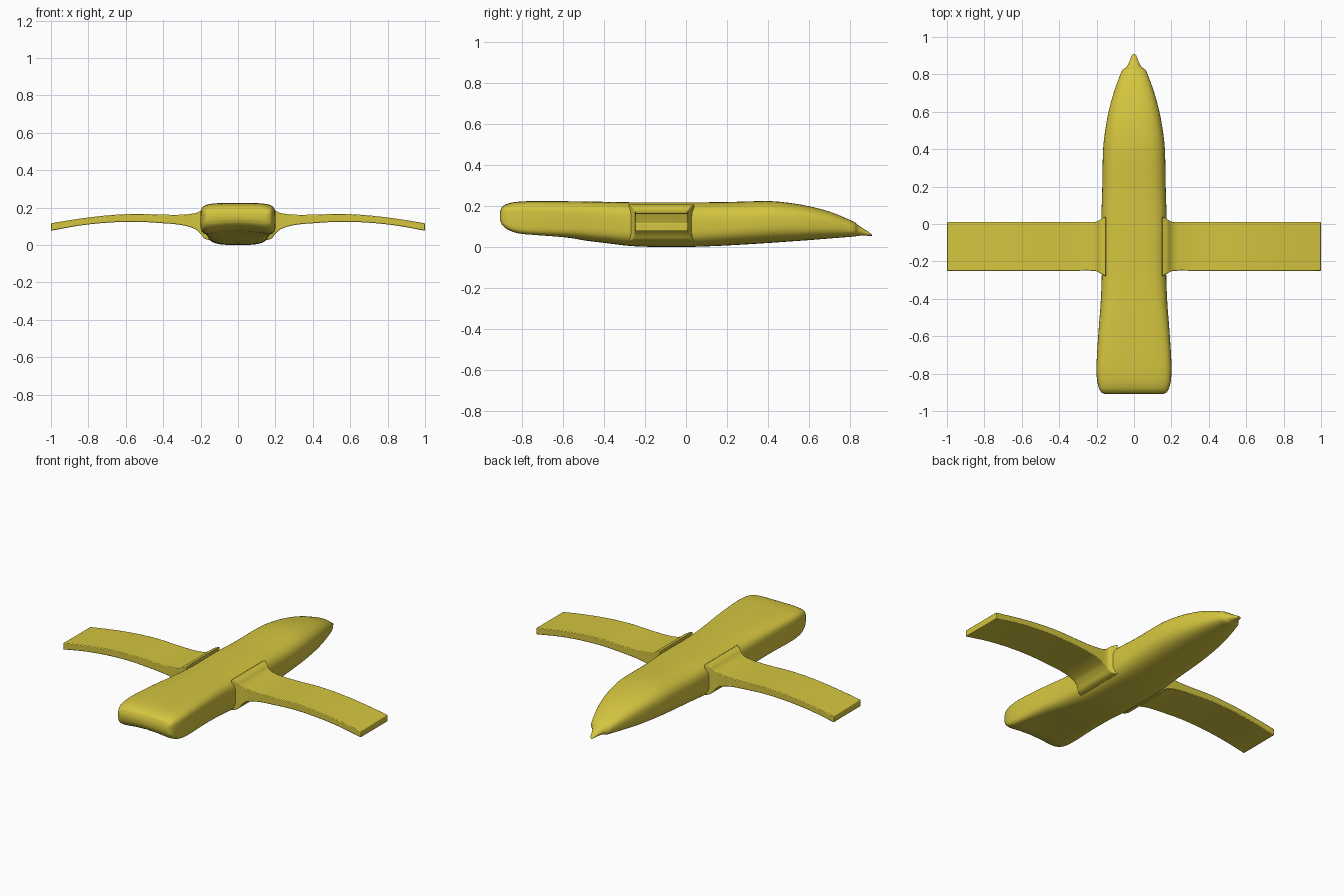
import bpy, bmesh, math
from mathutils import Vector

if "Cube" in bpy.data.objects:
    bpy.data.objects.remove(bpy.data.objects["Cube"])

yellow = bpy.data.materials.new("warm yellow")
yellow.use_nodes = True
COLOUR = (0.66, 0.56, 0.05, 1)
yellow.diffuse_color = COLOUR
yellow.node_tree.nodes["Principled BSDF"].inputs["Base Color"].default_value = COLOUR


def refine(stations, steps):
    """Smooth spline through the stations, keeping the first value monotone."""
    out = []
    last = len(stations) - 1
    for i in range(last):
        before, a = stations[max(i - 1, 0)], stations[i]
        b, after = stations[i + 1], stations[min(i + 2, last)]
        span = b[0] - a[0]
        for s in range(steps):
            t = s / steps
            row = [a[0] + span * t]
            for p, q, r, u in zip(before[1:], a[1:], b[1:], after[1:]):
                m0 = (r - p) / (b[0] - before[0]) * span
                m1 = (u - q) / (after[0] - a[0]) * span
                row.append(q + (r - q) * t * t * (3 - 2 * t)
                           + m0 * t * (1 - t) ** 2 - m1 * t * t * (1 - t))
            out.append(row)
    out.append(list(stations[-1]))
    return out


def loft(name, rings):
    """Skin a row of closed rings and cap both ends."""
    bm = bmesh.new()
    loops = [[bm.verts.new(p) for p in ring] for ring in rings]
    n = len(loops[0])
    for a, b in zip(loops, loops[1:]):
        for i in range(n):
            j = (i + 1) % n
            bm.faces.new((a[i], a[j], b[j], b[i]))
    bm.faces.new(loops[0])
    bm.faces.new(loops[-1])
    bmesh.ops.recalc_face_normals(bm, faces=bm.faces)
    mesh = bpy.data.meshes.new(name)
    bm.to_mesh(mesh)
    bm.free()
    mesh.materials.append(yellow)
    obj = bpy.data.objects.new(name, mesh)
    bpy.context.collection.objects.link(obj)
    return obj


def power(v, e):
    return math.copysign(abs(v) ** (2 / e), v)


# Body: y, half width, bottom, top, squareness
body_stations = [
    (-0.91, 0.155, 0.13, 0.17, 5), (-0.90, 0.175, 0.10, 0.194, 5),
    (-0.87, 0.190, 0.07, 0.212, 5), (-0.82, 0.199, 0.05, 0.221, 5),
    (-0.74, 0.200, 0.042, 0.224, 5), (-0.55, 0.188, 0.036, 0.223, 4.5),
    (-0.42, 0.178, 0.022, 0.221, 4), (-0.25, 0.172, 0.003, 0.218, 3.6),
    (0.00, 0.175, 0.00, 0.218, 3.4), (0.18, 0.170, 0.006, 0.219, 3),
    (0.40, 0.165, 0.019, 0.224, 2.8), (0.50, 0.154, 0.026, 0.216, 2.8),
    (0.60, 0.136, 0.033, 0.199, 2.8), (0.70, 0.109, 0.041, 0.173, 2.7),
    (0.80, 0.073, 0.049, 0.133, 2.5), (0.825, 0.060, 0.051, 0.12, 2.3),
    (0.84, 0.041, 0.054, 0.108, 2), (0.87, 0.024, 0.055, 0.088, 2),
    (0.90, 0.012, 0.054, 0.068, 2), (0.91, 0.003, 0.054, 0.059, 2)]
SIDES = 64
rings = []
for y, w, low, high, e in refine(body_stations, 4):
    # the chin arches up slightly between the front corners
    arch = 0.03 * min(1, max(0, (-0.5 - y) / 0.25)) * min(1, (high - low) / 0.17)
    ring = []
    for i in range(SIDES):
        ang = math.tau * i / SIDES
        c, s = power(math.cos(ang), e), power(math.sin(ang), e)
        z = (low + high) / 2 + s * (high - low) / 2
        z += arch * max(0, -s) * (1 - c * c)
        ring.append(Vector((w * c, y, z)))
    rings.append(ring)
body = loft("body", rings)

# Wings: x, bottom, top, extra chord for the root fillet
wing_stations = [
    (0.15, 0.025, 0.212, 0.03), (0.18, 0.035, 0.20, 0.014),
    (0.20, 0.060, 0.183, 0.003), (0.23, 0.085, 0.170, 0),
    (0.30, 0.106, 0.162, 0), (0.40, 0.116, 0.162, 0),
    (0.55, 0.124, 0.166, 0), (0.70, 0.119, 0.158, 0),
    (0.85, 0.103, 0.140, 0), (1.00, 0.076, 0.116, 0)]
FRONT, BACK = -0.25, 0.01
rings = [[Vector((x, FRONT - k, low)), Vector((x, BACK + k, low)),
          Vector((x, BACK + k, high)), Vector((x, FRONT - k, high))]
         for x, low, high, k in refine(wing_stations, 5)]
wings = loft("wings", rings)
mirror = wings.modifiers.new("both sides", "MIRROR")
mirror.use_axis = (True, False, False)
mirror.use_mirror_merge = False
bevel = wings.modifiers.new("soft edges", "BEVEL")
bevel.width = 0.004
bevel.segments = 2
bevel.limit_method = "ANGLE"
bevel.angle_limit = math.radians(50)

for obj in (body, wings):
    bpy.ops.object.select_all(action="DESELECT")
    obj.select_set(True)
    bpy.context.view_layer.objects.active = obj
    bpy.ops.object.shade_smooth_by_angle(angle=math.radians(50))
